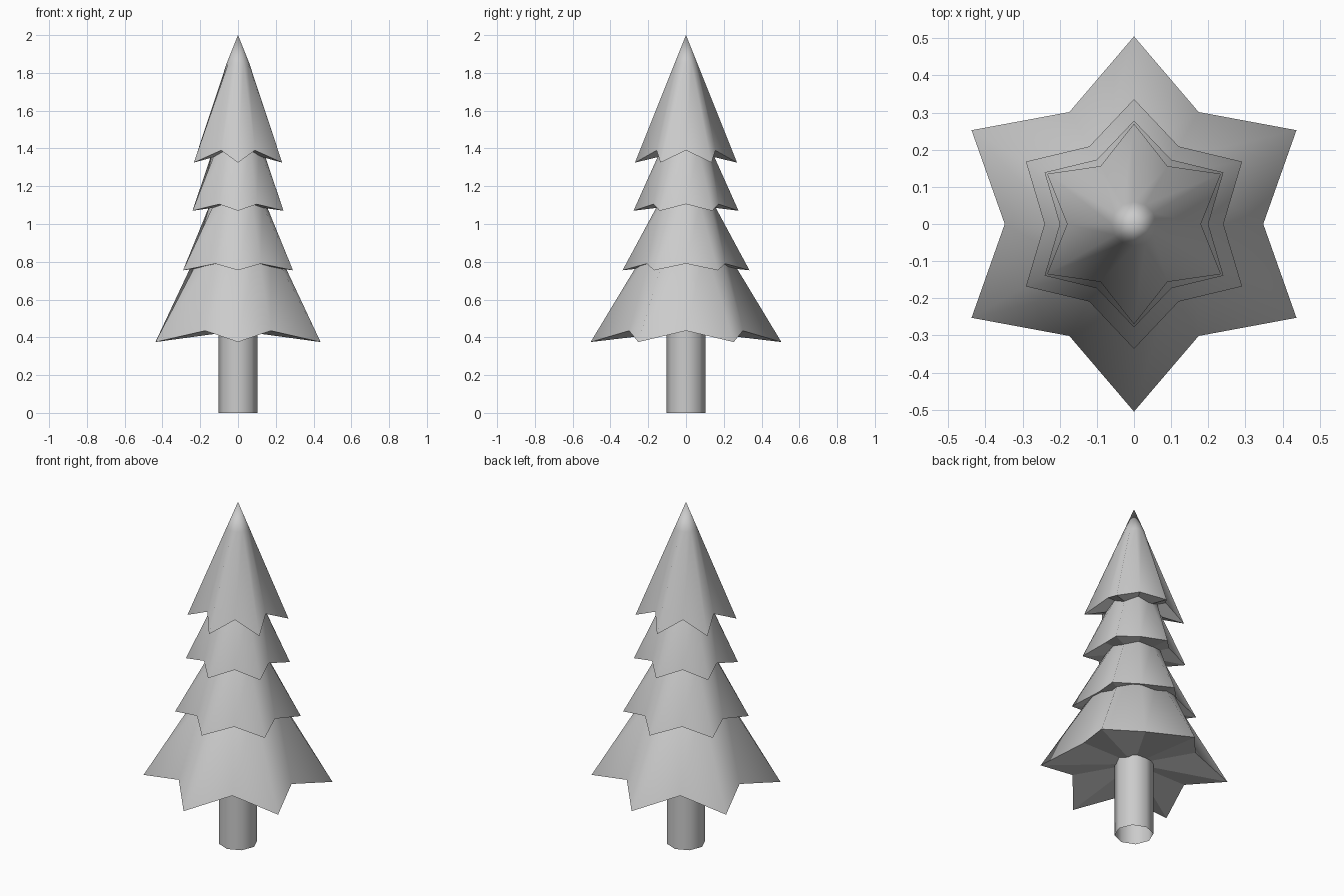
import bpy, bmesh
from math import sin, cos, pi

cube = bpy.data.objects.get("Cube")
if cube:
    bpy.data.objects.remove(cube)

grey = bpy.data.materials.new("plain grey")
grey.use_nodes = True
colour = (0.6, 0.6, 0.6, 1)
grey.diffuse_color = colour
grey.node_tree.nodes["Principled BSDF"].inputs["Base Color"].default_value = colour


def add_object(name, bm):
    mesh = bpy.data.meshes.new(name)
    bm.to_mesh(mesh)
    bm.free()
    mesh.materials.append(grey)
    obj = bpy.data.objects.new(name, mesh)
    bpy.context.collection.objects.link(obj)


def ring(bm, count, radii, heights, start=0):
    """Closed loop of points alternating between two radii and heights."""
    points = []
    for i in range(count):
        a = start + 2 * pi * i / count
        r, z = radii[i % 2], heights[i % 2]
        points.append(bm.verts.new((r * cos(a), r * sin(a), z)))
    return points


def bridge(bm, low, high):
    n = len(low)
    for i in range(n):
        j = (i + 1) % n
        bm.faces.new((low[i], low[j], high[j], high[i])).smooth = True


def fan(bm, loop, centre, smooth, flip=False):
    n = len(loop)
    for i in range(n):
        a, b = loop[i], loop[(i + 1) % n]
        bm.faces.new((b, a, centre) if flip else (a, b, centre)).smooth = smooth


def branch_tier(name, tip, notch, neck, apex):
    """Star skirt that turns round at the neck; each argument is (radius, z)."""
    bm = bmesh.new()
    hem = ring(bm, 12, (tip[0], notch[0]), (tip[1], notch[1]), pi / 2)
    collar = ring(bm, 12, (neck[0],) * 2, (neck[1],) * 2, pi / 2)
    bridge(bm, hem, collar)
    fan(bm, collar, bm.verts.new((0, 0, apex)), True)
    # Flat underside with a crisp rim
    fan(bm, hem, bm.verts.new((0, 0, notch[1])), False, flip=True)
    for i in range(12):
        bm.edges.get((hem[i], hem[(i + 1) % 12])).smooth = False
    add_object(name, bm)


# Branches, bottom to top
branch_tier("bottom_branches", (0.505, 0.375), (0.348, 0.435), (0.20, 0.88), 1.05)
branch_tier("lower_middle_branches", (0.336, 0.755), (0.241, 0.79), (0.15, 1.10), 1.3)
branch_tier("upper_middle_branches", (0.278, 1.07), (0.20, 1.105), (0.13, 1.40), 1.6)
branch_tier("top_branches", (0.27, 1.325), (0.18, 1.39), (0.06, 1.85), 2.0)

# Trunk: eight-sided open tube
bm = bmesh.new()
foot = ring(bm, 8, (0.104,) * 2, (0, 0))
head = ring(bm, 8, (0.104,) * 2, (0.46,) * 2)
bridge(bm, foot, head)
add_object("trunk", bm)
